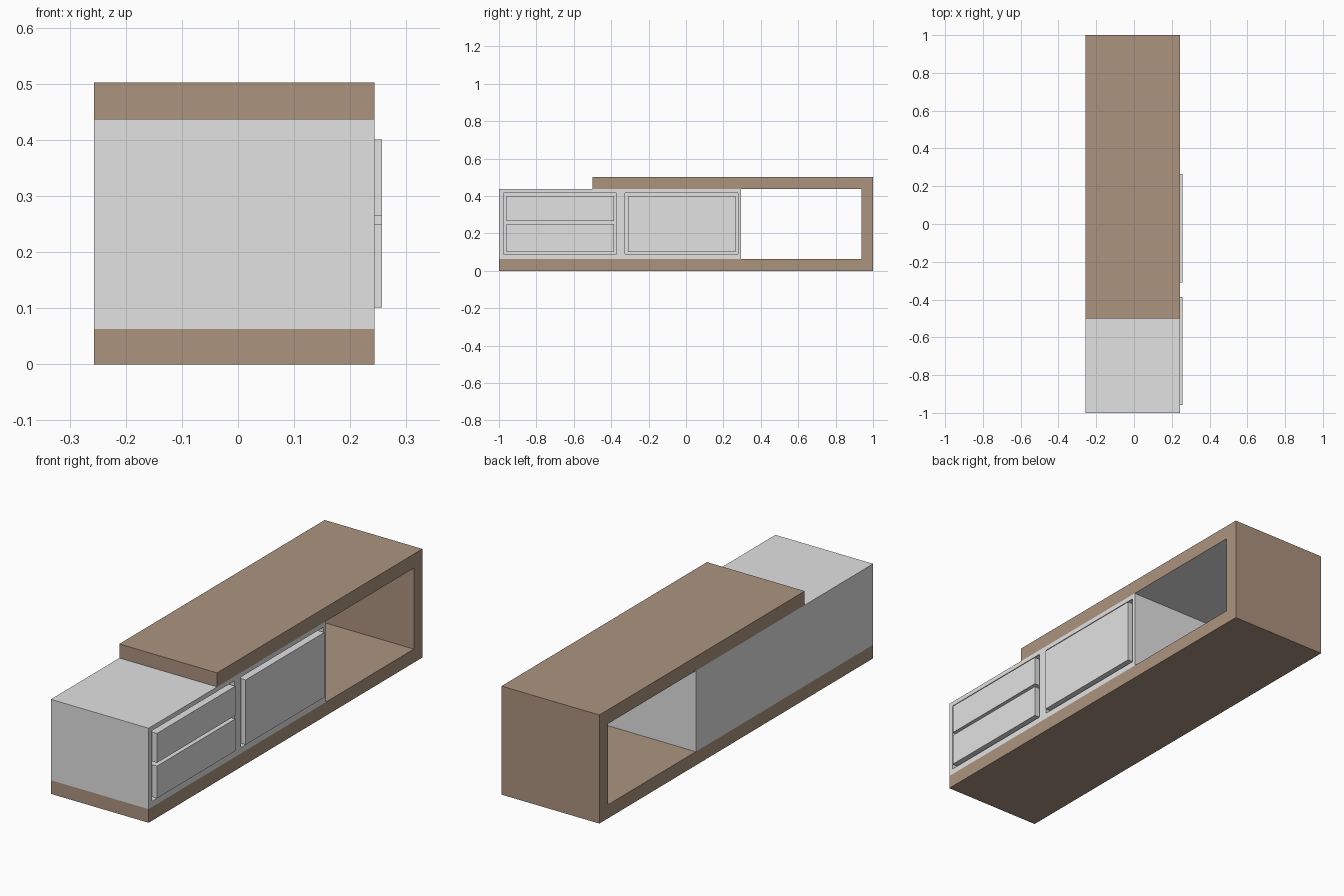
import bpy
import bmesh

if "Cube" in bpy.data.objects:
    bpy.data.objects.remove(bpy.data.objects["Cube"])

BACK, FRONT, PANEL_FRONT = -0.257, 0.243, 0.257
RECESS = 0.03


def material(name, rgb):
    m = bpy.data.materials.new(name)
    m.diffuse_color = (*rgb, 1.0)
    m.use_nodes = True
    m.node_tree.nodes["Principled BSDF"].inputs["Base Color"].default_value = m.diffuse_color
    return m


brown = material("brown wood", (0.41, 0.295, 0.212))
grey = material("light grey", (0.76, 0.76, 0.76))


def finish(name, bm, *mats):
    bmesh.ops.recalc_face_normals(bm, faces=bm.faces)
    mesh = bpy.data.meshes.new(name)
    for m in mats:
        mesh.materials.append(m)
    bm.to_mesh(mesh)
    bm.free()
    obj = bpy.data.objects.new(name, mesh)
    bpy.context.collection.objects.link(obj)
    return obj


def extrude_x(bm, faces, dx):
    ret = bmesh.ops.extrude_face_region(bm, geom=faces, use_keep_orig=True)
    verts = [g for g in ret["geom"] if isinstance(g, bmesh.types.BMVert)]
    bmesh.ops.translate(bm, verts=verts, vec=(dx, 0, 0))


# Wooden shell: base, upright end and shorter top as one folded profile
profile = [(-1, 0), (1, 0), (1, 0.502), (-0.5, 0.502), (-0.5, 0.437),
           (0.937, 0.437), (0.937, 0.063), (-1, 0.063)]
bm = bmesh.new()
face = bm.faces.new([bm.verts.new((BACK, y, z)) for y, z in profile])
extrude_x(bm, [face], FRONT - BACK)
bmesh.ops.recalc_face_normals(bm, faces=bm.faces)
# the underside of the top is grey
for f in bm.faces:
    if f.normal.z < -0.9 and f.calc_center_median().z > 0.3:
        f.material_index = 1
finish("wood_shell", bm, brown, grey)

# Cabinet body with two recesses sunk into its front
ys = [-1, -0.976, -0.371, -0.326, 0.279, 0.295]
zs = [0.063, 0.09, 0.416, 0.437]
bm = bmesh.new()
grid = [[bm.verts.new((FRONT, y, z)) for z in zs] for y in ys]
cells = {}
for i in range(len(ys) - 1):
    for j in range(len(zs) - 1):
        cells[i, j] = bm.faces.new((grid[i][j], grid[i + 1][j],
                                    grid[i + 1][j + 1], grid[i][j + 1]))
extrude_x(bm, list(cells.values()), BACK - FRONT)
for key in ((1, 1), (3, 1)):
    ret = bmesh.ops.extrude_discrete_faces(bm, faces=[cells[key]])
    bmesh.ops.translate(bm, verts=ret["faces"][0].verts, vec=(-RECESS, 0, 0))
bmesh.ops.dissolve_limit(bm, angle_limit=0.01, verts=bm.verts, edges=bm.edges)
finish("cabinet_body", bm, grey)


# Drawer fronts and door standing slightly proud of the recesses
def panel(name, y0, y1, z0, z1):
    bm = bmesh.new()
    bmesh.ops.create_cube(bm, size=1)
    x0 = FRONT - RECESS
    bmesh.ops.scale(bm, verts=bm.verts, vec=(PANEL_FRONT - x0, y1 - y0, z1 - z0))
    bmesh.ops.translate(bm, verts=bm.verts, vec=(
        (PANEL_FRONT + x0) / 2, (y0 + y1) / 2, (z0 + z1) / 2))
    finish(name, bm, grey)


panel("lower_drawer_front", -0.959, -0.386, 0.101, 0.25)
panel("upper_drawer_front", -0.959, -0.386, 0.265, 0.401)
panel("door_front", -0.311, 0.265, 0.101, 0.401)
